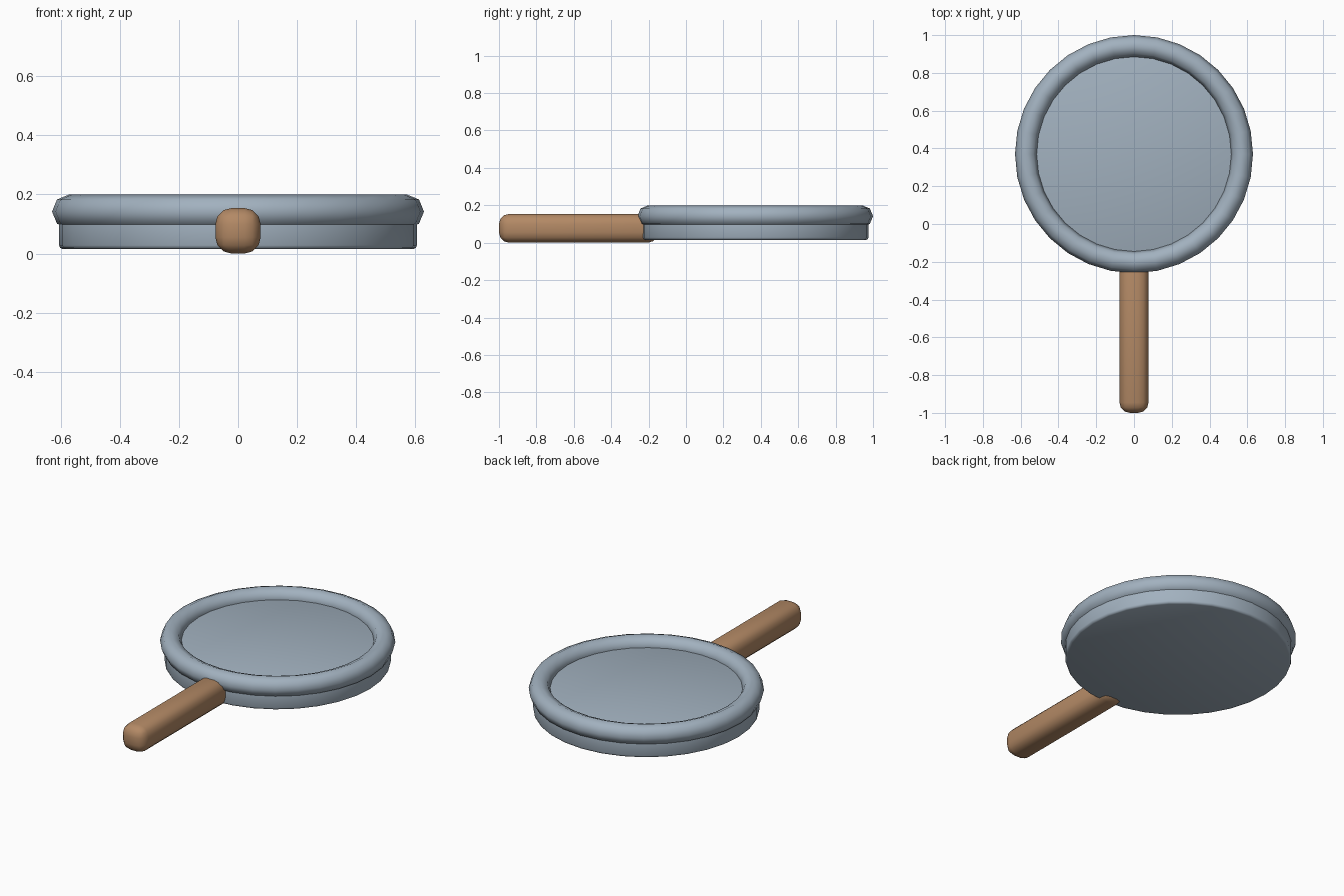
import bpy
import math

cube = bpy.data.objects.get("Cube")
if cube:
    bpy.data.objects.remove(cube, do_unlink=True)


def material(name, rgb):
    mat = bpy.data.materials.new(name)
    mat.use_nodes = True
    mat.diffuse_color = (*rgb, 1)
    mat.node_tree.nodes["Principled BSDF"].inputs["Base Color"].default_value = (*rgb, 1)
    return mat


def finish(name, mat, bevel=0, segments=2):
    """Name, colour, round and smooth the active object."""
    obj = bpy.context.object
    obj.name = name
    obj.data.materials.append(mat)
    bpy.ops.object.transform_apply(location=False, rotation=True, scale=True)
    if bevel:
        mod = obj.modifiers.new("rounding", "BEVEL")
        mod.width = bevel
        mod.segments = segments
        mod.limit_method = "ANGLE"
        mod.angle_limit = math.radians(40)
        bpy.ops.object.modifier_apply(modifier=mod.name)
    bpy.ops.object.shade_smooth_by_angle(angle=math.radians(50))
    return obj


steel = material("blue grey steel", (0.36, 0.44, 0.52))
wood = material("warm brown wood", (0.45, 0.25, 0.13))

SIDES = 32
CENTRE_Y = 0.37

# Shallow round body whose top face is the cooking surface
bpy.ops.mesh.primitive_cylinder_add(vertices=SIDES, radius=0.606, depth=0.13,
                                    location=(0, CENTRE_Y, 0.08))
finish("pan_body", steel, bevel=0.013)

# Rolled rim
bpy.ops.mesh.primitive_torus_add(major_segments=SIDES, minor_segments=8,
                                 major_radius=0.572, minor_radius=0.058,
                                 location=(0, CENTRE_Y, 0.142))
finish("rim", steel)

# Straight handle with rounded edges, tucked into the body
bpy.ops.mesh.primitive_cube_add(size=1, location=(0, -0.575, 0.077))
bpy.context.object.scale = (0.154, 0.85, 0.154)
finish("handle", wood, bevel=0.055, segments=3)
